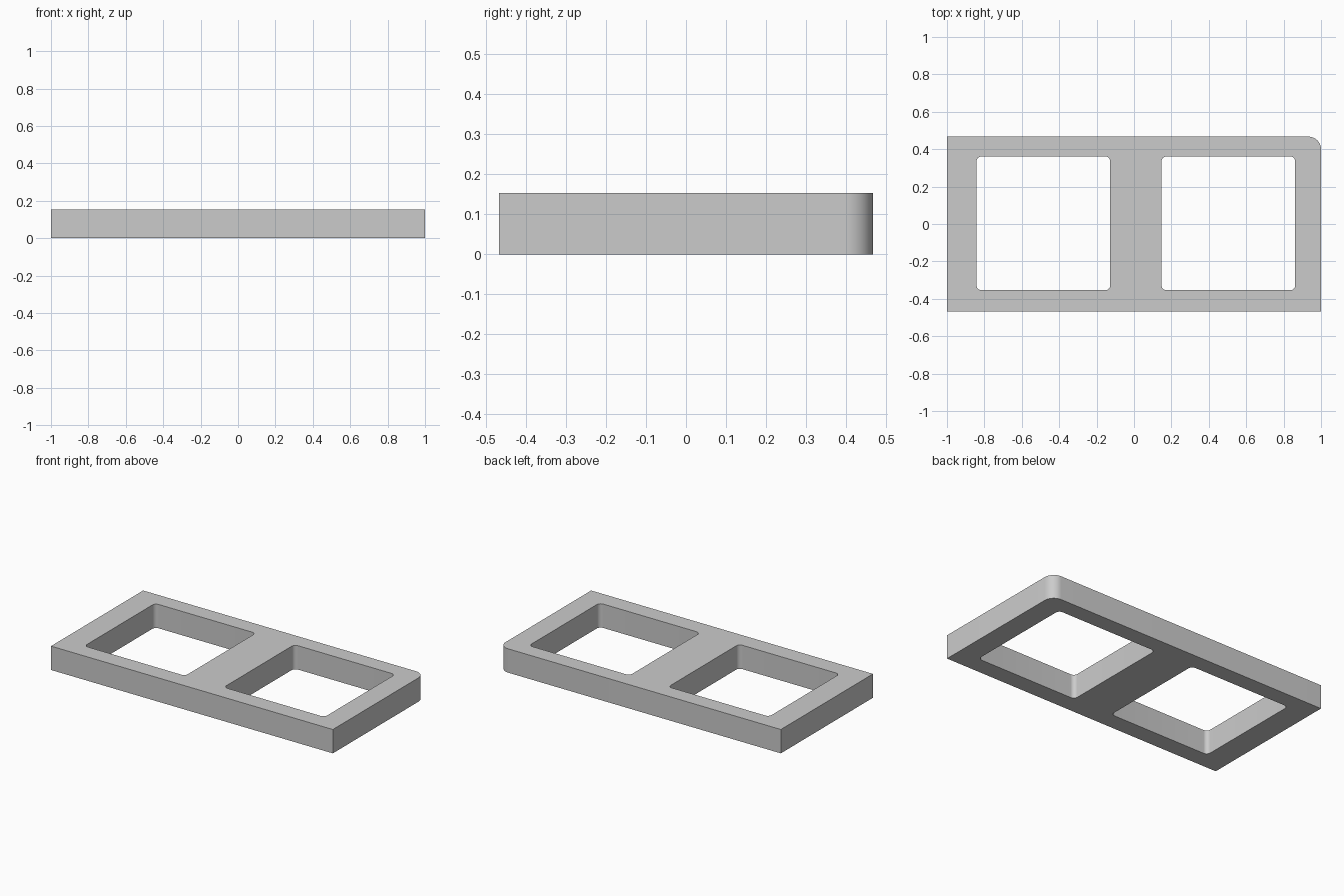
import bpy
import bmesh
from math import cos, sin, pi, radians

HEIGHT = 0.153
HALF_DEPTH = 0.467
OUTER_RADIUS = 0.067
HOLE_RADIUS = 0.027
STEPS = 12

if "Cube" in bpy.data.objects:
    bpy.data.objects.remove(bpy.data.objects["Cube"])


def rounded_rectangle(x0, x1, y0, y1, radii):
    """Outline points, counter-clockwise from the +x +y corner; radius 0 is sharp."""
    corners = [(x1, y1, -1, -1), (x0, y1, 1, -1), (x0, y0, 1, 1), (x1, y0, -1, 1)]
    points = []
    for i, ((x, y, sx, sy), r) in enumerate(zip(corners, radii)):
        if r == 0:
            points.append((x, y))
            continue
        for k in range(STEPS + 1):
            a = pi / 2 * (i + k / STEPS)
            points.append((x + sx * r + r * cos(a), y + sy * r + r * sin(a)))
    return points


# Plate outline with one rounded corner, and the two window openings
outlines = [
    rounded_rectangle(-1, 1, -HALF_DEPTH, HALF_DEPTH, (OUTER_RADIUS, 0, 0, 0)),
    rounded_rectangle(-0.842, -0.127, -0.354, 0.361, [HOLE_RADIUS] * 4),
    rounded_rectangle(0.147, 0.862, -0.354, 0.361, [HOLE_RADIUS] * 4),
]

# Fill the outlines and extrude them upwards
bm = bmesh.new()
edges = []
for outline in outlines:
    verts = [bm.verts.new((x, y, 0)) for x, y in outline]
    edges += [bm.edges.new((v, verts[i - 1])) for i, v in enumerate(verts)]
bmesh.ops.triangle_fill(bm, edges=edges, use_beauty=True, normal=(0, 0, 1))
raised = bmesh.ops.extrude_face_region(bm, geom=bm.faces[:], use_keep_orig=True)
top = [g for g in raised["geom"] if isinstance(g, bmesh.types.BMVert)]
bmesh.ops.translate(bm, verts=top, vec=(0, 0, HEIGHT))
bmesh.ops.recalc_face_normals(bm, faces=bm.faces[:])
mesh = bpy.data.meshes.new("frame_plate")
bm.to_mesh(mesh)
bm.free()

plate = bpy.data.objects.new("frame_plate", mesh)
bpy.context.collection.objects.link(plate)

# Plain grey material
grey = bpy.data.materials.new("plain_grey")
grey.use_nodes = True
colour = (0.6, 0.6, 0.6, 1)
grey.diffuse_color = colour
grey.node_tree.nodes["Principled BSDF"].inputs["Base Color"].default_value = colour
mesh.materials.append(grey)

# Smooth rounded corners, sharp rims
bpy.ops.object.select_all(action="DESELECT")
plate.select_set(True)
bpy.context.view_layer.objects.active = plate
bpy.ops.object.shade_smooth_by_angle(angle=radians(30))
